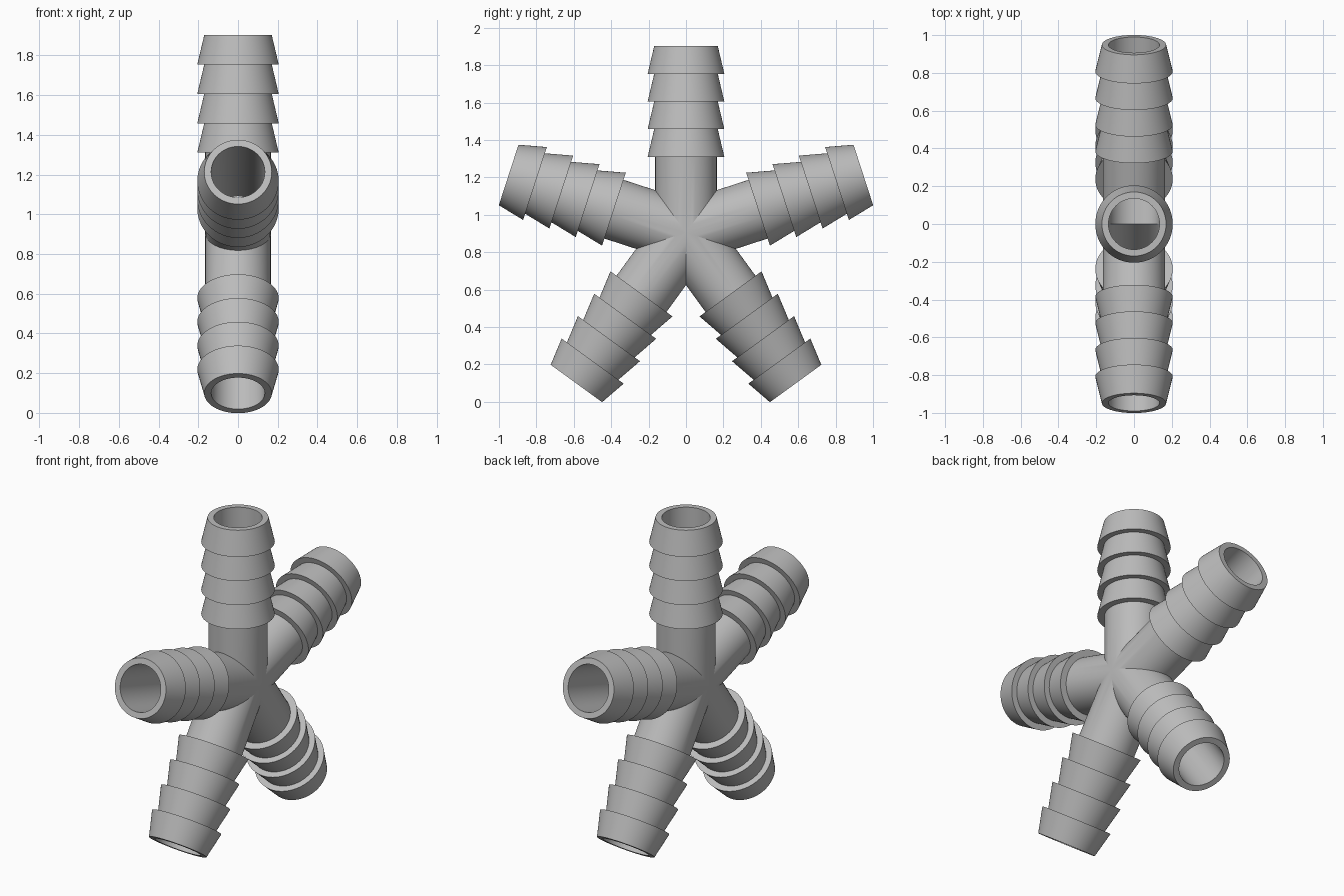
import bpy, bmesh, math
from mathutils import Matrix, Vector

old = bpy.data.objects.get("Cube")
if old:
    bpy.data.objects.remove(old, do_unlink=True)

ARMS, SIDES = 5, 64
LENGTH, CENTRE_Z = 0.997, 0.905
BODY_R, BORE_R, BARB_R, TIP_R = 0.165, 0.135, 0.205, 0.17
BARB_START, BARB_STEP, BARBS = 0.405, 0.148, 4

grey = bpy.data.materials.new("plain grey")
grey.use_nodes = True
colour = (0.5, 0.5, 0.5, 1)
grey.diffuse_color = colour
grey.node_tree.nodes["Principled BSDF"].inputs["Base Color"].default_value = colour


def arm_profile():
    """Radius and height: up the barbed outside, over the rim, down the bore."""
    pts = [(BODY_R, -0.1), (BODY_R, BARB_START)]
    for i in range(BARBS):
        z = BARB_START + i * BARB_STEP
        top = LENGTH if i == BARBS - 1 else z + BARB_STEP
        pts += [(BARB_R, z), (TIP_R, top)]
    return pts + [(BORE_R, LENGTH), (BORE_R, -0.1)]


def add_arm(bm, angle):
    """Lathe one hollow arm, trim it to its wedge and swing it into place."""
    rings = []
    for r, z in arm_profile():
        turns = [2 * math.pi * i / SIDES for i in range(SIDES)]
        rings.append([bm.verts.new((r * math.cos(t), r * math.sin(t), z)) for t in turns])
    faces = []
    for a, b in zip(rings, rings[1:]):
        for i in range(SIDES):
            j = (i + 1) % SIDES
            faces.append(bm.faces.new((a[i], a[j], b[j], b[i])))
    # Mitre planes halfway to the neighbouring arms
    half = math.pi / ARMS
    for side in (1, -1):
        geom = bm.verts[:] + bm.edges[:] + bm.faces[:]
        bmesh.ops.bisect_plane(bm, geom=geom, dist=1e-6, plane_co=(0, 0, 0),
                               plane_no=(0, side * math.cos(half), -math.sin(half)),
                               clear_outer=True)
    bmesh.ops.rotate(bm, verts=bm.verts[:], cent=(0, 0, 0),
                     matrix=Matrix.Rotation(angle, 3, 'X'))


# Five mitred arms welded into a single fitting
mesh = bpy.data.meshes.new("hose_fitting")
whole = bmesh.new()
for k in range(ARMS):
    part = bmesh.new()
    add_arm(part, 2 * math.pi * k / ARMS)
    temp = bpy.data.meshes.new("arm")
    part.to_mesh(temp)
    part.free()
    whole.from_mesh(temp)
    bpy.data.meshes.remove(temp)
bmesh.ops.remove_doubles(whole, verts=whole.verts[:], dist=1e-4)
bmesh.ops.translate(whole, verts=whole.verts[:], vec=Vector((0, 0, CENTRE_Z)))
whole.to_mesh(mesh)
whole.free()
mesh.materials.append(grey)

fitting = bpy.data.objects.new("hose_fitting", mesh)
bpy.context.collection.objects.link(fitting)
bpy.ops.object.select_all(action='DESELECT')
fitting.select_set(True)
bpy.context.view_layer.objects.active = fitting
bpy.ops.object.shade_smooth_by_angle(angle=math.radians(20))
